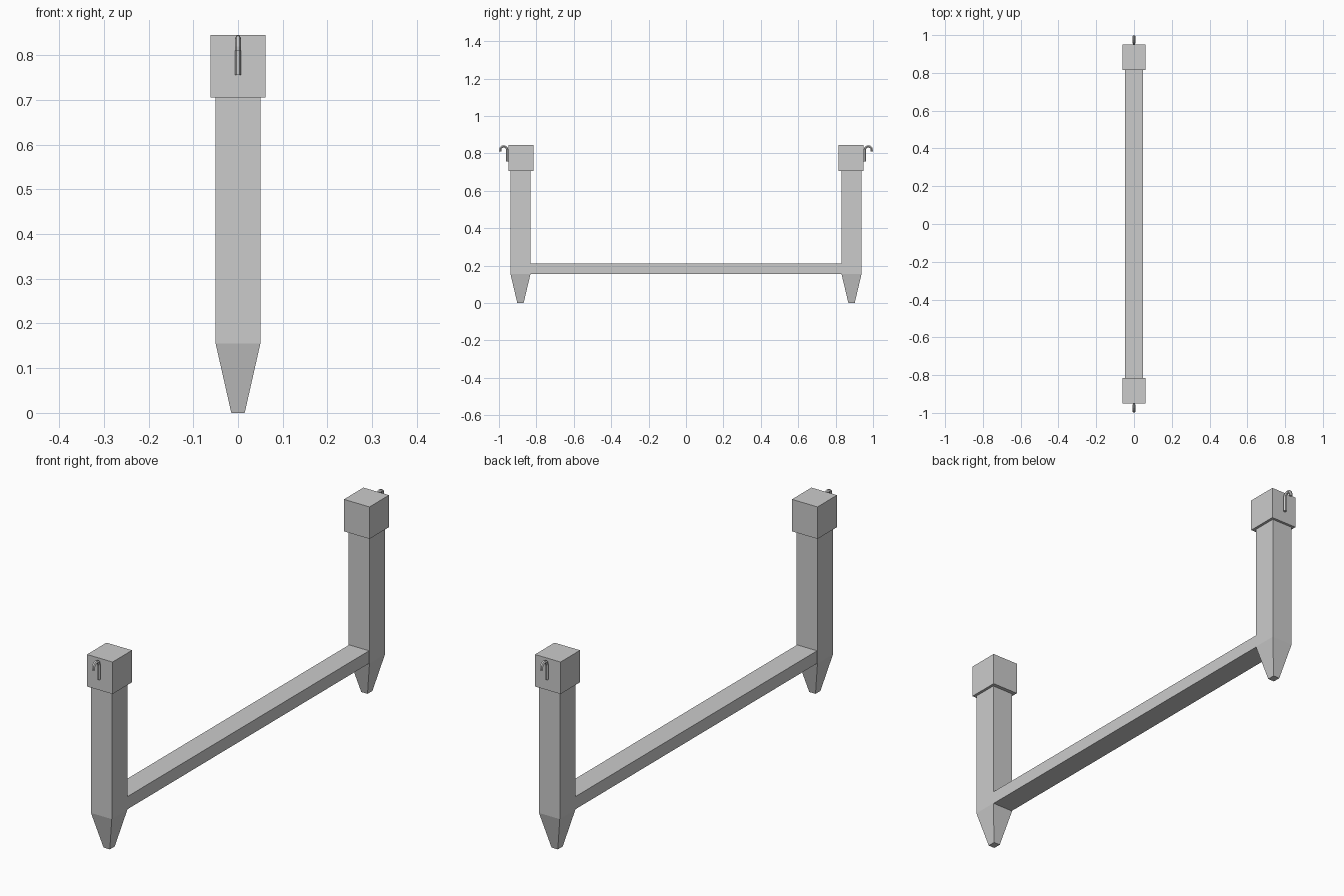
import bpy, bmesh, math
from mathutils import Vector

if "Cube" in bpy.data.objects:
    bpy.data.objects.remove(bpy.data.objects["Cube"])


def new_object(name, bm):
    bmesh.ops.recalc_face_normals(bm, faces=bm.faces)
    mesh = bpy.data.meshes.new(name)
    bm.to_mesh(mesh)
    bm.free()
    obj = bpy.data.objects.new(name, mesh)
    bpy.context.collection.objects.link(obj)
    return obj


def loft(name, rings):
    """Skin a closed solid through rings of points."""
    bm = bmesh.new()
    loops = [[bm.verts.new(p) for p in ring] for ring in rings]
    for a, b in zip(loops, loops[1:]):
        n = len(a)
        for i in range(n):
            j = (i + 1) % n
            bm.faces.new((a[i], a[j], b[j], b[i]))
    bm.faces.new(loops[0])
    bm.faces.new(loops[-1])
    return new_object(name, bm)


def rect(cy, hx, hy, z):
    return [(-hx, cy - hy, z), (hx, cy - hy, z), (hx, cy + hy, z), (-hx, cy + hy, z)]


def hook_rings(side, radius=0.0072, sides=6):
    # stem, half-circle bend, short tip: (y, z, tangent angle)
    path = [(0.956, 0.756, math.pi / 2)]
    for i in range(7):
        a = math.pi * (1 - i / 6)
        path.append((0.9745 + 0.0185 * math.cos(a), 0.819 + 0.0185 * math.sin(a), a - math.pi / 2))
    path[1] = (path[1][0], path[1][1], math.pi / 2)
    path.append((0.993, 0.811, -math.pi / 2))
    rings = []
    for y, z, t in path:
        normal = Vector((0, -math.sin(t), math.cos(t)))
        ring = []
        for k in range(sides):
            a = 2 * math.pi * (k + 0.5) / sides
            p = Vector((0, y, z)) + radius * (math.cos(a) * normal + math.sin(a) * Vector((1, 0, 0)))
            ring.append((p.x, p.y * side, p.z))
        rings.append(ring)
    return rings


for label, s in (("front", -1), ("back", 1)):
    # post with pointed foot
    c = 0.885 * s
    loft(label + "_post", [rect(c, 0.015, 0.017, 0), rect(c, 0.05, 0.0535, 0.155),
                           rect(c, 0.05, 0.0535, 0.707)])
    # square cap
    c = 0.8825 * s
    loft(label + "_cap", [rect(c, 0.0615, 0.067, 0.706), rect(c, 0.0615, 0.067, 0.845)])
    # hook on the outer face of the cap
    loft(label + "_hook", hook_rings(s))

# rail joining the posts
loft("rail", [rect(0, 0.048, 0.835, 0.155), rect(0, 0.048, 0.835, 0.21)])
